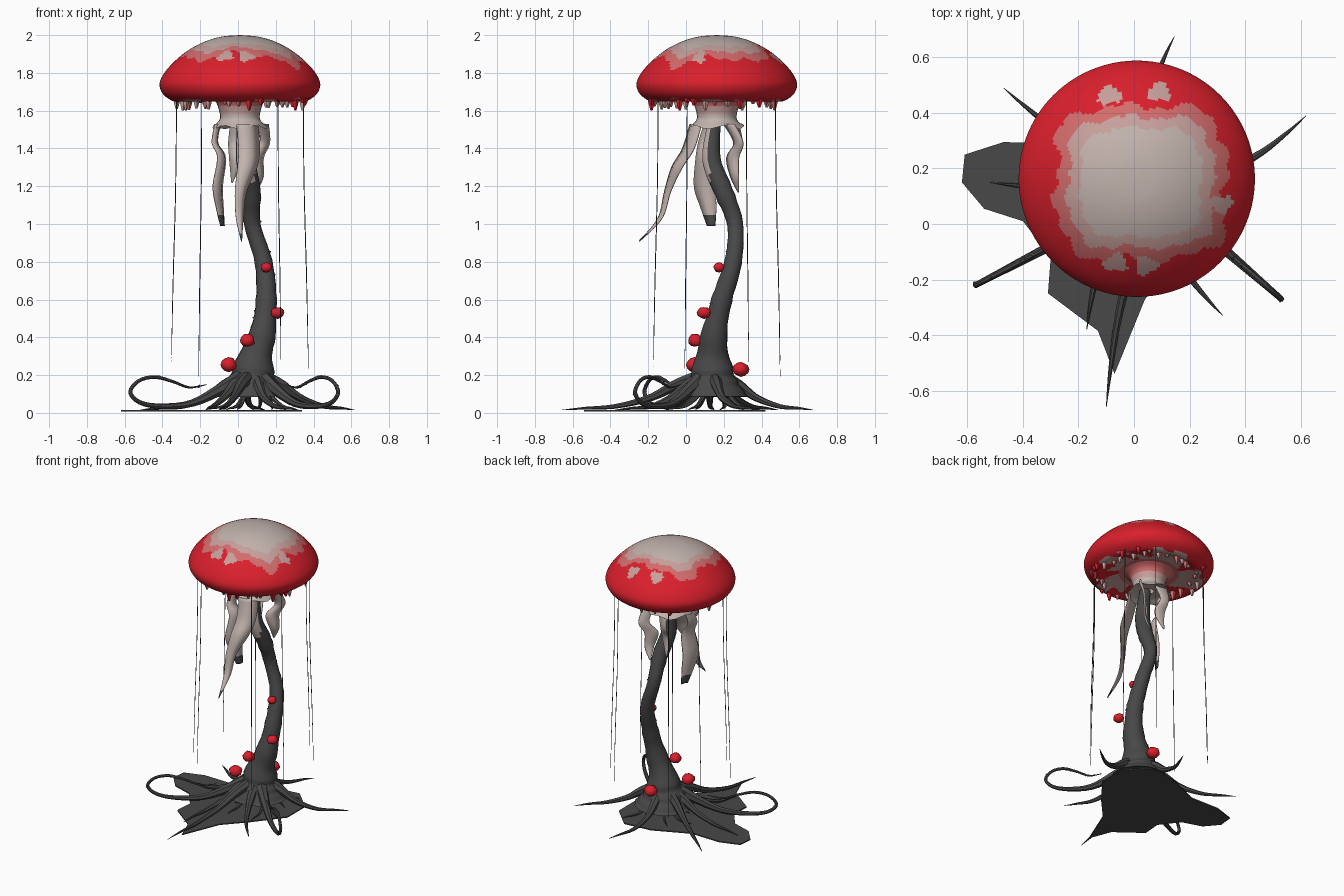
import bpy, bmesh, math, random
from mathutils import Vector

random.seed(4)
cube = bpy.data.objects.get("Cube")
if cube:
    bpy.data.objects.remove(cube)


def material(name, r, g, b):
    m = bpy.data.materials.new(name)
    m.use_nodes = True
    m.diffuse_color = (r, g, b, 1)
    bsdf = m.node_tree.nodes["Principled BSDF"]
    bsdf.inputs["Base Color"].default_value = (r, g, b, 1)
    bsdf.inputs["Roughness"].default_value = 0.8
    return m


RED = material("cap red", 0.7, 0.014, 0.025)
PINK = material("pink", 0.65, 0.15, 0.15)
BLUSH = material("dusty blush", 0.57, 0.35, 0.33)
PALE = material("pale flesh", 0.54, 0.45, 0.42)
DARK = material("charcoal bark", 0.065, 0.065, 0.065)
CX, CY = 0.01, 0.163          # cap axis


def finish(name, bm, mats, smooth=True):
    bmesh.ops.recalc_face_normals(bm, faces=bm.faces)
    me = bpy.data.meshes.new(name)
    bm.to_mesh(me)
    bm.free()
    for m in mats:
        me.materials.append(m)
    ob = bpy.data.objects.new(name, me)
    bpy.context.collection.objects.link(ob)
    if smooth:
        bpy.ops.object.select_all(action='DESELECT')
        ob.select_set(True)
        bpy.context.view_layer.objects.active = ob
        bpy.ops.object.shade_smooth_by_angle(angle=math.radians(50))
    return ob


def spline(pts, n):
    """Catmull-Rom resampling; works for points of any dimension."""
    out, last = [], len(pts) - 1
    for i in range(n + 1):
        u = i / n * last
        k = min(int(u), last - 1)
        t = u - k
        a, b, c, d = (pts[max(0, min(last, k + j))] for j in (-1, 0, 1, 2))
        out.append([0.5 * (2 * q + (r - p) * t + (2 * p - 5 * q + 4 * r - s) * t * t
                           + (3 * q - p - 3 * r + s) * t ** 3)
                    for p, q, r, s in zip(a, b, c, d)])
    return out


def sweep(bm, pts, sides=6, n=16, rough=0.0):
    """Tube through points (x, y, z, radius)."""
    path = spline(pts, n)
    pos = [Vector(p[:3]) for p in path]
    normal, rings = Vector((0.31, 0.9, 0.17)), []
    for i, p in enumerate(pos):
        tan = (pos[min(i + 1, n)] - pos[max(i - 1, 0)]).normalized()
        normal = (normal - tan * normal.dot(tan)).normalized()
        side = tan.cross(normal)
        r = max(path[i][3], 0.0008) * (1 + random.uniform(-rough, rough))
        rings.append([bm.verts.new(p + r * (math.cos(a) * normal + math.sin(a) * side))
                      for a in (math.tau * j / sides for j in range(sides))])
    for lo, hi in zip(rings, rings[1:]):
        for j in range(sides):
            k = (j + 1) % sides
            bm.faces.new((lo[j], lo[k], hi[k], hi[j]))
    bm.faces.new(rings[0])
    bm.faces.new(rings[-1])
    return path


def thorns(bm, path, count, size):
    """Small blunt cones scattered over a swept path."""
    for _ in range(count):
        x, y, z, r = random.choice(path[2:-2])
        a = random.uniform(0, math.tau)
        out = Vector((math.cos(a), math.sin(a), 0.3)).normalized()
        m = out.to_track_quat('Z', 'Y').to_matrix().to_4x4()
        m.translation = Vector((x, y, z)) + out * (r * 0.85 + size * 0.2)
        bmesh.ops.create_cone(bm, segments=6, radius1=size * 1.4, radius2=0,
                              depth=size * 1.6, matrix=m)


def lathe(profile, segments):
    bm = bmesh.new()
    vs = [bm.verts.new((CX + r, CY, z)) for r, z in profile]
    edges = [bm.edges.new(e) for e in zip(vs, vs[1:])]
    bmesh.ops.spin(bm, geom=vs + edges, cent=(CX, CY, 0), axis=(0, 0, 1),
                   angle=math.tau, steps=segments)
    bmesh.ops.remove_doubles(bm, verts=bm.verts, dist=0.0005)
    return bm


# Cap: smooth dome with ragged painted patches chosen per face
SPOTS = [(-0.09, 0.465), (0.09, 0.475), (0.315, 0.07), (0.04, -0.15), (-0.065, -0.14)]


def cap_colour(c):
    x, y = c.x - 0.025, c.y - 0.15
    a, r = math.atan2(y, x), math.hypot(c.x - CX, c.y - CY)
    if r < 0.37 and c.z < 1.69:
        patch = math.sin(5 * a + 1) + 0.7 * math.sin(11 * a + 25 * r) + 9 * (0.31 - r)
        return 1 if r < 0.19 else 2 if patch > 0 else 0
    d = ((0.9 * abs(x)) ** 4 + abs(y) ** 4) ** 0.25
    wave = math.sin(8 * a) + 0.6 * math.sin(19 * a + 1)
    for sx, sy in SPOTS:
        t = math.atan2(c.y - sy, c.x - sx)
        if math.hypot((c.x - sx) * 0.8, c.y - sy) < 0.033 + 0.006 * math.sin(3 * t + 40 * sx):
            return 2
    if d < 0.195 + 0.006 * wave:
        return 3
    return 2 if d < 0.235 + 0.009 * wave else 1 if d < 0.275 + 0.013 * wave else 0


dome = [(0, 2), (0.09, 1.993), (0.18, 1.968), (0.27, 1.922), (0.345, 1.862), (0.4, 1.8),
        (0.425, 1.745), (0.415, 1.7), (0.385, 1.668), (0.34, 1.648), (0.28, 1.66), (0.12, 1.675)]
bm = lathe(spline(dome, 88), 144)
for f in bm.faces:
    f.material_index = cap_colour(f.calc_center_median())
finish("cap", bm, [RED, PINK, BLUSH, PALE])

# Ragged drips under the cap rim
bm = bmesh.new()
for i in range(40):
    a, r = math.tau * (i + random.uniform(-0.4, 0.4)) / 40, random.uniform(0.28, 0.37)
    x, y, drop = CX + r * math.cos(a), CY + r * math.sin(a), random.uniform(0.0, 0.045)
    start = len(bm.faces)
    sweep(bm, [(x, y, 1.675, 0.024), (x, y, 1.655 - drop / 2, 0.015), (x, y, 1.645 - drop, 0.006)], 5, 4)
    bm.faces.ensure_lookup_table()
    for f in bm.faces[start:]:
        f.material_index = 0 if r > 0.34 else 1 + i % 2
finish("rim_drips", bm, [RED, PINK, BLUSH])

# Neck with a flared, wavy skirt
bm = lathe(spline([(0.17, 1.675), (0.13, 1.65), (0.113, 1.61), (0.105, 1.57), (0.112, 1.545),
                   (0.145, 1.512), (0.1, 1.53), (0.03, 1.535)], 21), 24)
for f in bm.faces:
    z = f.calc_center_median().z
    f.material_index = 0 if z > 1.62 else 1 if z > 1.58 else 2
for v in bm.verts:
    if math.hypot(v.co.x - CX, v.co.y - CY) > 0.125 and v.co.z < 1.54:
        v.co.z += 0.01 * math.sin(5 * math.atan2(v.co.y - CY, v.co.x - CX))
finish("neck_skirt", bm, [PINK, BLUSH, PALE])


# Hanging ribbons with dark tips: points are (x, y, z, width)
def ribbon(name, across, dark_below, pts):
    bm = bmesh.new()
    across = Vector(across).normalized()
    rows = []
    for x, y, z, w in spline(pts, 24):
        c = Vector((x, y, z))
        bulge = across.cross(Vector((0, 0, 1))) * w * 0.15
        rows.append([bm.verts.new(c + across * w * s + bulge * (s == 0)) for s in (-0.5, 0, 0.5)])
    for lo, hi in zip(rows, rows[1:]):
        for j in (0, 1):
            f = bm.faces.new((lo[j], lo[j + 1], hi[j + 1], hi[j]))
            f.material_index = int(f.calc_center_median().z < dark_below)
    ob = finish(name, bm, [PALE, DARK])
    ob.modifiers.new("thickness", 'SOLIDIFY').thickness = 0.006


ribbon("front_ribbon", (1, 0.55, 0), 0.96, [(0.05, 0.05, 1.53, 0.13), (0.06, 0.01, 1.4, 0.13),
       (0.05, -0.05, 1.3, 0.12), (0.015, -0.1, 1.17, 0.07), (0.01, -0.14, 1.03, 0.045),
       (0.02, -0.25, 0.91, 0.004)])
ribbon("right_ribbon", (0.45, 1, 0), 1.04, [(-0.11, 0.13, 1.53, 0.07), (-0.125, 0.1, 1.43, 0.07),
       (-0.09, 0.1, 1.35, 0.1), (-0.11, 0.1, 1.2, 0.12), (-0.1, 0.12, 1.09, 0.09),
       (-0.085, 0.135, 0.99, 0.045)])
ribbon("left_ribbon", (0.7, 0.7, 0), 1.1, [(0.13, 0.23, 1.53, 0.08), (0.14, 0.28, 1.43, 0.07),
       (0.1, 0.25, 1.35, 0.09), (0.11, 0.26, 1.25, 0.06), (0.09, 0.28, 1.17, 0.005)])
ribbon("back_ribbon", (1, -0.3, 0), 1.1, [(0.0, 0.27, 1.53, 0.08), (-0.02, 0.29, 1.43, 0.06),
       (-0.01, 0.25, 1.34, 0.07), (-0.03, 0.27, 1.22, 0.005)])

# Bent thorny stalk, flared at the foot and pale on the front near the neck
bm = bmesh.new()
path = sweep(bm, [(0.075, 0.14, 0.085, 0.2), (0.075, 0.14, 0.14, 0.15), (0.08, 0.14, 0.21, 0.115),
                  (0.095, 0.14, 0.3, 0.09), (0.13, 0.15, 0.42, 0.068), (0.15, 0.19, 0.6, 0.055),
                  (0.135, 0.25, 0.8, 0.046), (0.075, 0.26, 1.0, 0.045), (0.07, 0.2, 1.17, 0.05),
                  (0.04, 0.135, 1.34, 0.048), (0.03, 0.15, 1.54, 0.035)], 14, 50, 0.05)
bmesh.ops.recalc_face_normals(bm, faces=bm.faces)
for f in bm.faces:
    f.material_index = int(f.normal.y < -0.6 and f.calc_center_median().z > 1.23)
thorns(bm, path[12:40], 34, 0.015)
finish("stalk", bm, [DARK, PALE])


# Roots spreading over the ground
def root(tip_x, tip_y, bend, thick):
    d = Vector((tip_x - 0.08, tip_y - 0.14))
    side = Vector((-d.y, d.x)).normalized() * bend
    rows = [(0.06, 0.2, 1.0), (0.24, 0.15, 0.85), (0.42, 0.08, 0.55), (0.65, 0.035, 0.35),
            (0.85, 0.025, 0.2), (1, 0.015, 0.03)]
    return [(0.08 + d.x * t + side.x * math.sin(math.pi * t), 0.14 + d.y * t
             + side.y * math.sin(math.pi * t), z, thick * r) for t, z, r in rows]


bm = bmesh.new()
for x, y, bend in [(0.145, 0.675, 0.06), (-0.47, 0.49, 0.03), (0.62, 0.39, -0.06), (-0.1, -0.66, -0.03),
                   (0.32, -0.33, -0.05), (-0.17, -0.38, -0.06), (-0.52, 0.15, 0.02)]:
    sweep(bm, root(x, y, bend, 0.036), 7, 18)
for i in range(9):
    a, r = math.tau * i / 9 + 0.2, random.uniform(0.15, 0.28)
    sweep(bm, root(0.08 + r * math.cos(a), 0.14 + r * math.sin(a),
                   random.uniform(-0.05, 0.05), 0.024), 6, 12)
finish("ground_roots", bm, [DARK])

# Thorny roots that curl up into vertical loops
LOOP = [(0.05, 0.21, 0.045), (0.25, 0.13, 0.033), (0.5, 0.05, 0.02), (0.75, 0.035, 0.015),
        (0.92, 0.055, 0.012), (1.0, 0.11, 0.011), (0.93, 0.17, 0.01), (0.8, 0.19, 0.01),
        (0.65, 0.165, 0.008), (0.52, 0.135, 0.006), (0.38, 0.15, 0.002)]
for name, ex, ey in [("right_loop_root", -0.57, -0.22), ("left_loop_root", 0.53, -0.27)]:
    bm = bmesh.new()
    path = sweep(bm, [(0.08 + (ex - 0.08) * t, 0.12 + (ey - 0.12) * t, z, r) for t, z, r in LOOP], 7, 40)
    thorns(bm, path[16:], 16, 0.007)
    finish(name, bm, [DARK])

# Flat web of bark between the roots
bm = bmesh.new()
outline = [(-0.62, 0.15), (-0.61, 0.25), (-0.47, 0.295), (-0.25, 0.29), (0, 0.4), (0.2, 0.42),
           (0.34, 0.28), (0.34, 0.08), (0.18, -0.12), (0.04, -0.27), (-0.07, -0.54), (-0.13, -0.385),
           (-0.31, -0.25), (-0.3, -0.12), (-0.4, 0.01), (-0.54, 0.055)]
bm.faces.new([bm.verts.new((x, y, 0.015)) for x, y in outline])
bmesh.ops.triangulate(bm, faces=bm.faces)
web = finish("ground_web", bm, [DARK], False)
web.modifiers.new("thickness", 'SOLIDIFY').thickness = 0.008

# Red buds on the stalk
bm = bmesh.new()
for x, y, z, r in [(-0.05, 0.045, 0.255, 0.045), (0.05, 0.05, 0.385, 0.041), (0.21, 0.095, 0.53, 0.037),
                   (0.15, 0.175, 0.77, 0.031), (0.08, 0.29, 0.23, 0.045)]:
    made = bmesh.ops.create_icosphere(bm, subdivisions=2, radius=r)["verts"]
    for v in made:
        v.co.z *= 0.87
        v.co = v.co * random.uniform(0.9, 1.06) + Vector((x, y, z))
finish("red_buds", bm, [RED])

# Fine threads hanging from the rim
bm = bmesh.new()
for quarter in range(4):
    for offset in (25, 57):
        a = math.radians(offset if quarter % 2 == 0 else 180 - offset) * (1 if quarter < 2 else -1)
        c, s = math.cos(a), math.sin(a)
        end = random.uniform(0.18, 0.3)
        rows = [(0.37, 1.66, 0.0025), (0.375, 1.2, 0.0025), (0.39, 0.7, 0.0025), (0.4, end, 0.001)]
        sweep(bm, [(CX + c * r, CY + s * r, z, w) for r, z, w in rows], 4, 8)
finish("rim_threads", bm, [DARK])
